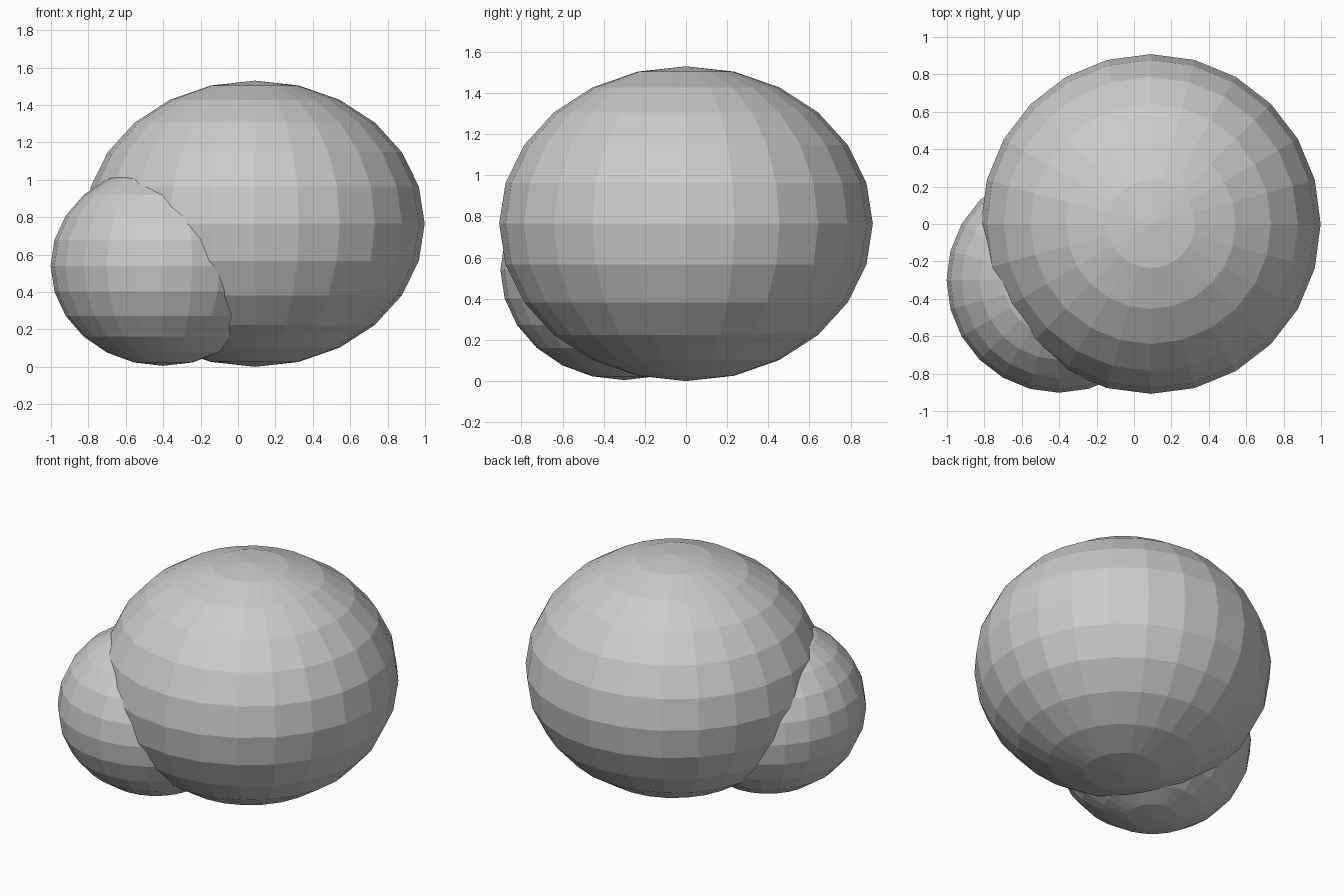
import bpy

if "Cube" in bpy.data.objects:
    bpy.data.objects.remove(bpy.data.objects["Cube"])


def boulder(name, center, radius, half_height):
    """Flat-shaded, slightly squashed sphere."""
    bpy.ops.mesh.primitive_uv_sphere_add(segments=24, ring_count=12, radius=1, location=center)
    ob = bpy.context.object
    ob.name = name
    ob.scale = (radius, radius, half_height)
    bpy.ops.object.transform_apply(location=False, rotation=False, scale=True)
    return ob


# Main rounded mass
boulder("large_boulder", (0.09, 0, 0.765), 0.908, 0.765)
# Smaller mass sunk into its front left
boulder("small_boulder", (-0.40, -0.30, 0.54), 0.602, 0.535)
